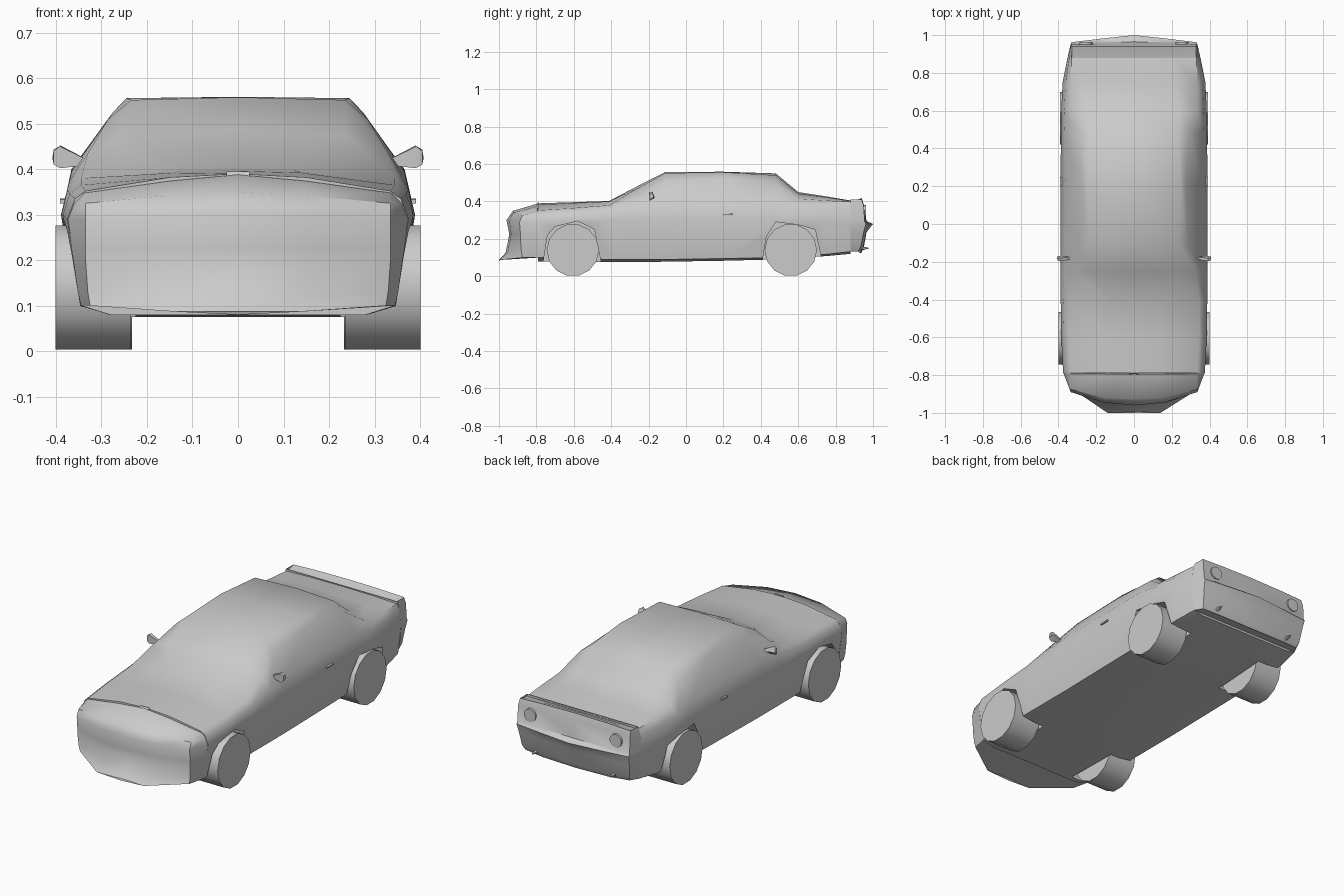
import bpy, bmesh, math
from mathutils import Matrix


def finish(bm, name, angle=45):
    bmesh.ops.remove_doubles(bm, verts=bm.verts, dist=1e-5)
    bmesh.ops.recalc_face_normals(bm, faces=bm.faces)
    me = bpy.data.meshes.new(name)
    bm.to_mesh(me)
    bm.free()
    ob = bpy.data.objects.new(name, me)
    bpy.context.collection.objects.link(ob)
    shade(ob, angle)
    return ob


def shade(ob, angle=45):
    bpy.ops.object.select_all(action='DESELECT')
    ob.select_set(True)
    bpy.context.view_layer.objects.active = ob
    bpy.ops.object.shade_smooth_by_angle(angle=math.radians(angle))


def loft(name, rows, closed):
    """Skin equal-length point rows and cap both ends."""
    bm = bmesh.new()
    vs = [[bm.verts.new(p) for p in r] for r in rows]
    n = len(vs[0])
    for a, b in zip(vs, vs[1:]):
        for i in range(n if closed else n - 1):
            j = (i + 1) % n
            bm.faces.new((a[i], a[j], b[j], b[i]))
    bm.faces.new(vs[0])
    bm.faces.new(vs[-1][::-1])
    return finish(bm, name)


def prism(name, outline, x0, x1):
    """Extrude a (y, z) outline across x."""
    return loft(name, [[(x, y, z) for y, z in outline] for x in (x0, x1)], True)


# main body: y, floor z, then half-section points (x, z) from sill to roof centre
sections = [
    (-.79, .08, (.345, .10), (.375, .29), (.358, .335), (.335, .352), (.15, .382), (0, .39)),
    (-.60, .077, (.355, .095), (.385, .30), (.37, .345), (.345, .365), (.14, .392), (0, .396)),
    (-.41, .075, (.357, .09), (.388, .30), (.375, .355), (.345, .38), (.12, .40), (0, .403)),
    (-.25, .076, (.357, .09), (.389, .30), (.37, .375), (.33, .435), (.235, .475), (0, .487)),
    (-.11, .078, (.357, .09), (.389, .30), (.366, .395), (.285, .51), (.235, .552), (0, .558)),
    (.20, .083, (.357, .095), (.389, .30), (.364, .40), (.275, .525), (.245, .556), (0, .559)),
    (.48, .09, (.357, .10), (.387, .30), (.366, .40), (.29, .50), (.235, .54), (0, .55)),
    (.60, .098, (.357, .108), (.385, .30), (.37, .375), (.335, .415), (.24, .442), (0, .45)),
    (.75, .108, (.355, .118), (.378, .29), (.362, .37), (.335, .405), (.22, .423), (0, .427)),
    (.88, .12, (.335, .132), (.352, .28), (.343, .37), (.33, .398), (.2, .403), (0, .405)),
]
rows = []
for y, zb, *pts in sections:
    half = [(.28, zb)] + pts
    rows.append([(x, y, z) for x, z in half] + [(-x, y, z) for x, z in half[-2::-1]])
body = loft("body_shell", rows, True)

# wheel arches cut from both sides
arches = [[(-.775, .0), (-.74, .22), (-.70, .265), (-.58, .295), (-.49, .25), (-.44, .0)],
          [(.395, .0), (.43, .21), (.48, .29), (.60, .275), (.69, .25), (.745, .0)]]
for outline in arches:
    for s in (-1, 1):
        cut = prism("arch_cutter", outline, .225 * s, .6 * s)
        cut.hide_render = True
        mod = body.modifiers.new("arch", 'BOOLEAN')
        mod.operation = 'DIFFERENCE'
        mod.solver = 'EXACT'
        mod.object = cut
        bpy.context.view_layer.objects.active = body
        bpy.ops.object.modifier_apply(modifier=mod.name)
        bpy.data.objects.remove(cut)
shade(body)


def end_piece(name, levels, back_y):
    """Stack plan curves: z centre/side, y centre/mid/side, x mid/side/back."""
    rows = []
    for zc, zs, yc, ym, ys, xm, xs, xb in levels:
        zm = zc + (zs - zc) * .35
        half = [(xm, ym, zm), (xs, ys, zs), (xb, back_y, zs)]
        rows.append([(-x, y, z) for x, y, z in half[::-1]] + [(0, yc, zc)] + half)
    return loft(name, rows, True)


# front bumper, grille panel and hood lip
end_piece("front_nose", [
    (.08, .10, -1.0, -1.0, -.875, .14, .325, .345),
    (.125, .13, -.965, -.955, -.88, .15, .33, .352),
    (.195, .20, -.95, -.94, -.885, .16, .335, .362),
    (.225, .225, -.945, -.935, -.885, .16, .335, .366),
    (.30, .29, -.96, -.945, -.89, .16, .335, .374),
    (.35, .325, -.925, -.92, -.875, .16, .335, .360),
    (.388, .348, -.795, -.795, -.795, .15, .335, .338)], -.788)

# rear bumper, light panel and spoiler lip
end_piece("rear_tail", [
    (.122, .132, .935, .932, .92, .2, .31, .335),
    (.15, .16, .95, .948, .935, .2, .32, .34),
    (.235, .235, .965, .962, .95, .2, .328, .35),
    (.28, .28, 1.0, .982, .962, .17, .333, .352),
    (.295, .295, .965, .962, .955, .2, .333, .351),
    (.385, .375, .95, .95, .95, .2, .333, .342),
    (.418, .41, .94, .94, .94, .2, .328, .33),
    (.405, .398, .90, .90, .90, .2, .328, .33)], .879)


def rod(name, loc, r0, r1, depth, axis, sides):
    bm = bmesh.new()
    bmesh.ops.create_cone(bm, cap_ends=True, segments=sides, radius1=r0, radius2=r1, depth=depth)
    rot = Matrix.Rotation(math.pi / 2, 4, axis)
    bmesh.ops.transform(bm, matrix=Matrix.Translation(loc) @ rot, verts=bm.verts)
    return finish(bm, name, 35)


for s, side in ((1, "right"), (-1, "left")):
    # wheels
    rod(f"front_wheel_{side}", (s * .318, -.605, .14), .14, .14, .165, 'Y', 14)
    rod(f"rear_wheel_{side}", (s * .313, .56, .14), .14, .14, .16, 'Y', 14)
    # round tail lights and exhaust tips
    rod(f"tail_light_{side}", (s * .255, .95, .345), .035, .035, .025, 'X', 14)
    rod(f"exhaust_tip_{side}", (s * .23, .95, .15), .003, .014, .05, 'X', 6)
    # wing mirrors: a wedge widening outward from the door
    loft(f"mirror_{side}", [
        [(s * .325, -.185, .41), (s * .325, -.175, .41), (s * .325, -.175, .418), (s * .325, -.185, .418)],
        [(s * .39, -.195, .402), (s * .385, -.168, .425), (s * .39, -.18, .452), (s * .392, -.197, .45)],
        [(s * .405, -.192, .41), (s * .408, -.172, .425), (s * .405, -.18, .443), (s * .405, -.194, .44)]],
        True)
    # door handles
    prism(f"door_handle_{side}", [(.20, .325), (.25, .327), (.25, .335), (.20, .333)], s * .37, s * .391)

# small hood latch slit
prism("hood_latch", [(-.80, .38), (-.785, .38), (-.785, .394), (-.79, .395)], -.025, .025)
